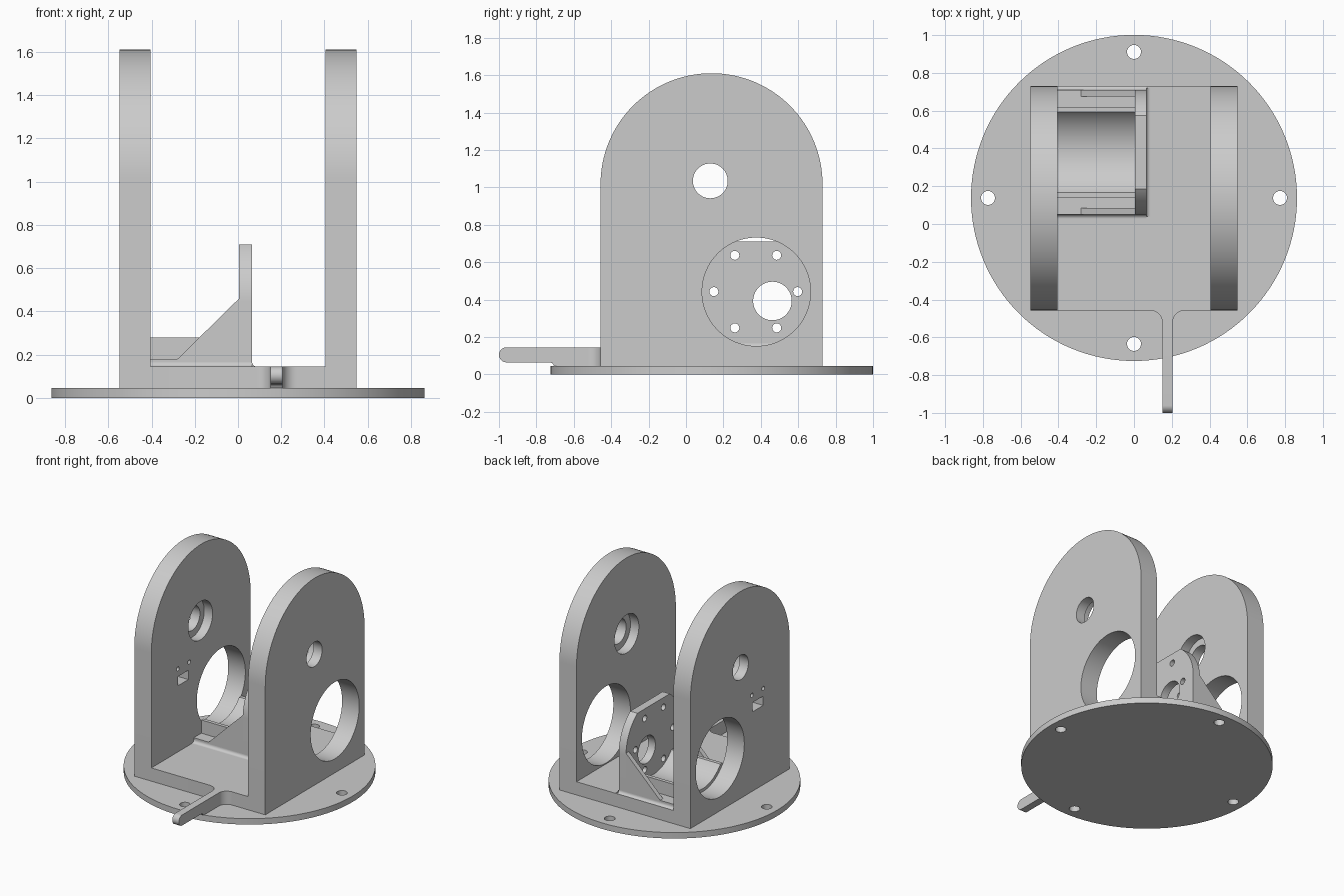
import bpy
import bmesh
import math

cube = bpy.data.objects.get("Cube")
if cube:
    bpy.data.objects.remove(cube, do_unlink=True)

grey = bpy.data.materials.new("plain grey")
grey.use_nodes = True
grey.diffuse_color = (0.6, 0.6, 0.6, 1)
grey.node_tree.nodes["Principled BSDF"].inputs["Base Color"].default_value = grey.diffuse_color


def arc(cu, cv, r, start, end, n=48):
    """Points on an arc, angles in degrees."""
    angles = [math.radians(start + (end - start) * i / n) for i in range(n + 1)]
    return [(cu + r * math.cos(a), cv + r * math.sin(a)) for a in angles]


def circle(cu, cv, r, n=64):
    return arc(cu, cv, r, 0, 360, n)[:-1]


def box(u0, u1, v0, v1):
    return [(u0, v0), (u1, v0), (u1, v1), (u0, v1)]


def prism(name, points, axis, lo, hi):
    """Extrude a flat profile along an axis: x takes (y,z), y takes (x,z), z takes (x,y)."""
    place = {"x": lambda u, v, w: (w, u, v),
             "y": lambda u, v, w: (u, w, v),
             "z": lambda u, v, w: (u, v, w)}[axis]
    bm = bmesh.new()
    base = [bm.verts.new(place(u, v, lo)) for u, v in points]
    top = [bm.verts.new(place(u, v, hi)) for u, v in points]
    bm.faces.new(base)
    bm.faces.new(top)
    for i in range(len(base)):
        j = (i + 1) % len(base)
        bm.faces.new((base[i], base[j], top[j], top[i]))
    bmesh.ops.recalc_face_normals(bm, faces=bm.faces)
    mesh = bpy.data.meshes.new(name)
    bm.to_mesh(mesh)
    bm.free()
    mesh.materials.append(grey)
    obj = bpy.data.objects.new(name, mesh)
    bpy.context.collection.objects.link(obj)
    return obj


def cut(obj, profiles, axis):
    """Subtract extruded (points, lo, hi) profiles and bake the result."""
    cutters = []
    for points, lo, hi in profiles:
        cutter = prism("cutter", points, axis, lo, hi)
        cutter.hide_render = True
        mod = obj.modifiers.new("cut", "BOOLEAN")
        mod.operation = "DIFFERENCE"
        mod.solver = "EXACT"
        mod.object = cutter
        cutters.append(cutter)
    bpy.context.view_layer.update()
    graph = bpy.context.evaluated_depsgraph_get()
    baked = bpy.data.meshes.new_from_object(obj.evaluated_get(graph))
    obj.modifiers.clear()
    obj.data = baked
    for cutter in cutters:
        bpy.data.objects.remove(cutter, do_unlink=True)
    return obj


MID = 0.138                       # shared y centre of disc and bracket
FRONT, BACK = -0.457, 0.73
DISC_TOP, FLOOR = 0.045, 0.145
MOTOR_Y, MOTOR_Z = 0.38, 0.443
parts = []

# Base disc with four screw holes
disc = prism("base_disc", circle(0, MID, 0.863, 128), "z", 0, DISC_TOP)
holes = [(circle(0.773 * dx, MID + 0.773 * dy, 0.037, 32), -0.1, 0.2)
         for dx, dy in ((1, 0), (-1, 0), (0, 1), (0, -1))]
parts.append(cut(disc, holes, "z"))

# Arched side walls with pivot hole, inner recess and large opening
arch = [(FRONT, DISC_TOP), (BACK, DISC_TOP)] + arc(0.1365, 1.017, 0.5935, 0, 180, 64)
for name, side in (("left_wall", 1), ("right_wall", -1)):
    inner, outer = 0.405 * side, 0.548 * side
    wall = prism(name, arch, "x", inner, outer)
    cuts = [(circle(0.13, 1.035, 0.093), inner - 0.1, inner + 0.3 * side),
            (circle(0.13, 1.035, 0.145), inner - 0.1 * side, inner + 0.07 * side),
            (circle(0.376, 0.442, 0.29, 96), inner - 0.1 * side, outer + 0.1 * side)]
    cuts[0] = (cuts[0][0], inner - 0.1 * side, outer + 0.1 * side)
    if side < 0:
        # Connector window and its two screw holes
        cuts.append((box(-0.14, -0.015, 0.645, 0.715), -0.7, -0.3))
        cuts += [(circle(y, 0.773, 0.016, 24), -0.7, -0.3) for y in (-0.14, -0.005)]
    parts.append(cut(wall, cuts, "x"))

# Floor between the walls, flaring into the tab root
TAB0, TAB1, R = 0.15, 0.205, 0.065
floor = ([(-0.405, FRONT)] + arc(TAB0 - R, FRONT - R, R, 90, 0, 12)
         + arc(TAB1 + R, FRONT - R, R, 180, 90, 12)
         + [(0.405, FRONT), (0.405, BACK), (-0.405, BACK)])
parts.append(prism("bracket_floor", floor, "z", DISC_TOP, FLOOR))

# Front tab with rounded tip, resting on the disc
tab = ([(FRONT - R, FLOOR)] + arc(-0.96, 0.105, 0.04, 90, 270, 24)
       + [(-0.73, 0.065), (-0.715, 0.06), (-0.705, DISC_TOP), (FRONT - R, DISC_TOP)])
parts.append(prism("front_tab", tab, "x", TAB0, TAB1))

# Motor mounting plate: round sided, flat topped, with screw and shaft holes
PLATE0, PLATE1, PR = 0.005, 0.065, 0.33
chord = math.degrees(math.asin((0.71 - MOTOR_Z) / PR))
plate_shape = ([(MOTOR_Y - PR, FLOOR), (MOTOR_Y + PR, FLOOR)]
               + arc(MOTOR_Y, MOTOR_Z, PR, 0, chord, 24)
               + arc(MOTOR_Y, MOTOR_Z, PR, 180 - chord, 180, 24))
plate = prism("motor_plate", plate_shape, "x", PLATE0, PLATE1)
cuts = [(circle(0.373 + 0.224 * math.cos(math.radians(a)),
                MOTOR_Z + 0.224 * math.sin(math.radians(a)), 0.024, 24), -0.1, 0.2)
        for a in range(0, 360, 60)]
cuts.append((circle(0.462, 0.393, 0.103), -0.1, 0.2))
parts.append(cut(plate, cuts, "x"))

# Low pad under the motor and the cradle, hollowed by the motor cylinder
Y0, Y1 = MOTOR_Y - PR, MOTOR_Y + PR
trough = [(circle(MOTOR_Y, MOTOR_Z, 0.268, 96), -0.6, 0.2)]
cradle_shape = [(Y0, FLOOR), (Y1, FLOOR), (Y1, 0.18), (0.62, 0.18),
                (0.62, 0.28), (0.14, 0.28), (0.14, 0.18), (Y0, 0.18)]
cradle = prism("motor_cradle", cradle_shape, "x", -0.405, PLATE0)
parts.append(cut(cradle, trough, "x"))

# Sloped gussets bracing the plate
for name, y in (("front_gusset", Y0), ("back_gusset", Y1 - 0.035)):
    parts.append(prism(name, [(-0.28, 0.18), (PLATE0, 0.18), (PLATE0, 0.46)], "y", y, y + 0.035))

# Small fillets where the mount meets the floor
F = 0.022
for name, y, s in (("front_fillet", Y0, -1), ("back_fillet", Y1, 1)):
    if s < 0:
        curve = [(y, FLOOR)] + arc(y - F, FLOOR + F, F, 0, -90, 8)
    else:
        curve = [(y, FLOOR)] + arc(y + F, FLOOR + F, F, 180, 270, 8)
        curve = [(min(v, BACK), z) for v, z in curve]
    parts.append(prism(name, curve, "x", -0.405, PLATE1))
side_curve = [(PLATE1, FLOOR)] + arc(PLATE1 + F, FLOOR + F, F, 180, 270, 8)
parts.append(prism("side_fillet", side_curve, "y", Y0 - F / 2, Y1 + F / 2))

# Smooth curved faces, keep edges sharp
bpy.ops.object.select_all(action="DESELECT")
for obj in parts:
    obj.select_set(True)
bpy.context.view_layer.objects.active = parts[0]
bpy.ops.object.shade_smooth_by_angle(angle=math.radians(30))
